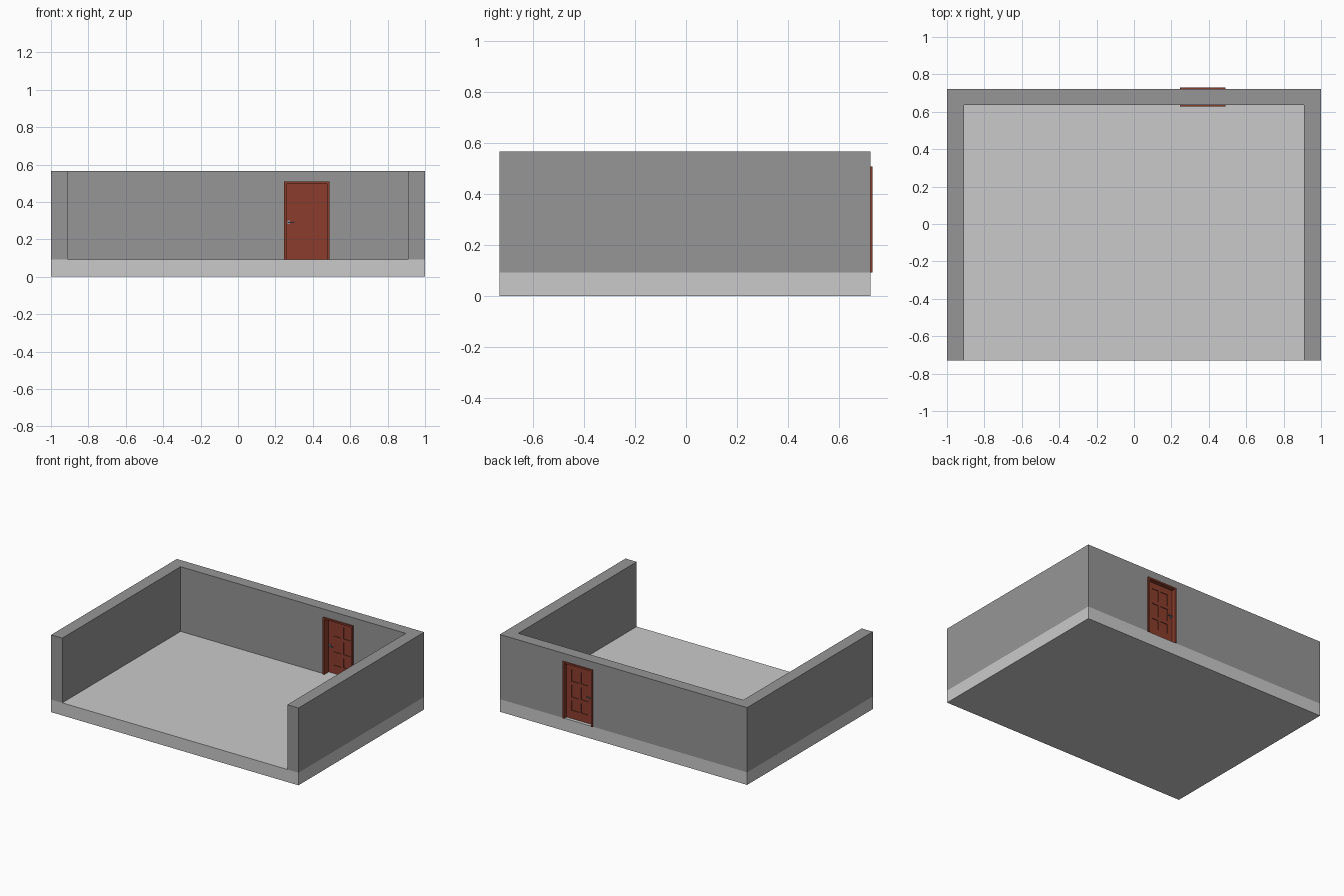
import bpy, bmesh

if "Cube" in bpy.data.objects:
    bpy.data.objects.remove(bpy.data.objects["Cube"])


def material(name, rgb):
    m = bpy.data.materials.new(name)
    m.diffuse_color = (*rgb, 1)
    m.use_nodes = True
    m.node_tree.nodes["Principled BSDF"].inputs["Base Color"].default_value = m.diffuse_color
    return m


WALL = material("wall grey", (0.305, 0.305, 0.305))
FLOOR = material("floor light grey", (0.59, 0.59, 0.59))
WOOD = material("red brown wood", (0.26, 0.048, 0.026))
METAL = material("handle steel", (0.25, 0.29, 0.33))


def finish(name, bm, mat):
    bmesh.ops.recalc_face_normals(bm, faces=bm.faces)
    me = bpy.data.meshes.new(name)
    bm.to_mesh(me)
    bm.free()
    ob = bpy.data.objects.new(name, me)
    me.materials.append(mat)
    bpy.context.collection.objects.link(ob)
    return ob


def prism(name, points, extrude, mat):
    """Flat outline swept along a vector."""
    bm = bmesh.new()
    f = bm.faces.new([bm.verts.new(p) for p in points])
    r = bmesh.ops.extrude_face_region(bm, geom=[f])
    # keep the starting cap so the solid is closed
    new = [v for v in r["geom"] if isinstance(v, bmesh.types.BMVert)]
    bmesh.ops.translate(bm, verts=new, vec=extrude)
    if f.is_valid is False or len(bm.faces) < len(points) + 2:
        bm.faces.new([v for v in bm.verts if v not in new])
    return finish(name, bm, mat)


def box(name, x, y, z, mat):
    pts = [(x[0], y[0], z[0]), (x[1], y[0], z[0]), (x[1], y[1], z[0]), (x[0], y[1], z[0])]
    return prism(name, pts, (0, 0, z[1] - z[0]), mat)


F, TOP = 0.092, 0.565            # floor top, wall top
Y0, YI, Y1 = -0.73, 0.637, 0.722  # front, inner and outer back wall
XI = 0.91
DX0, DX1, DZ = 0.246, 0.488, 0.508  # outside of door frame
T = 0.012                         # frame thickness

# Floor slab
box("floor_slab", (-1, 1), (Y0, Y1), (0, F), FLOOR)

# U-shaped walls with a doorway cut through the back
outline = [(-1, Y0), (-XI, Y0), (-XI, YI), (XI, YI), (XI, Y0), (1, Y0), (1, Y1), (-1, Y1)]
walls = prism("walls", [(x, y, F) for x, y in outline], (0, 0, TOP - F), WALL)
cutter = box("doorway_cutter", (DX0 + .004, DX1 - .004), (YI - .1, Y1 + .1),
             (F - .05, DZ - .004), WALL)
cutter.hide_render = True
cutter.hide_set(True)
mod = walls.modifiers.new("doorway", "BOOLEAN")
mod.operation = "DIFFERENCE"
mod.solver = "EXACT"
mod.object = cutter

# Door frame: an arch outline through the full wall depth
frame = [(DX0, F), (DX0, DZ), (DX1, DZ), (DX1, F), (DX1 - T, F),
         (DX1 - T, DZ - T), (DX0 + T, DZ - T), (DX0 + T, F)]
prism("door_frame", [(x, 0.627, z) for x, z in frame], (0, 0.103, 0), WOOD)

# Door leaf: thin core with stiles and rails around six sunken panels
LX0, LX1, LZ0, LZ1 = DX0 + T, DX1 - T, F + .001, DZ - T
LY = (0.678, 0.7)
box("door_core", (LX0, LX1), (LY[0] + .005, LY[1] - .005), (LZ0, LZ1), WOOD)
mid = (LX0 + LX1) / 2
stiles = [(LX0, LX0 + .042), (mid - .01, mid + .01), (LX1 - .042, LX1)]
for i, s in enumerate(stiles):
    box(f"door_stile_{i}", s, LY, (LZ0, LZ1), WOOD)
rails = [(LZ0, LZ0 + .06), (.225, .25), (.34, .365), (LZ1 - .045, LZ1)]
for i, r in enumerate(rails):
    for a, b in zip(stiles, stiles[1:]):
        box(f"door_rail_{i}", (a[1], b[0]), LY, r, WOOD)

# Lever handles on both sides
for side, y, d in (("inner", LY[0], -1), ("outer", LY[1], 1)):
    def span(a, b):
        return tuple(sorted((y + d * a, y + d * b)))
    box(f"{side}_handle_plate", (.265, .277), span(-.001, .003), (.281, .3), METAL)
    box(f"{side}_handle_stem", (.268, .275), span(0, .016), (.287, .294), METAL)
    box(f"{side}_handle_lever", (.268, .302), span(.012, .018), (.287, .294), METAL)
